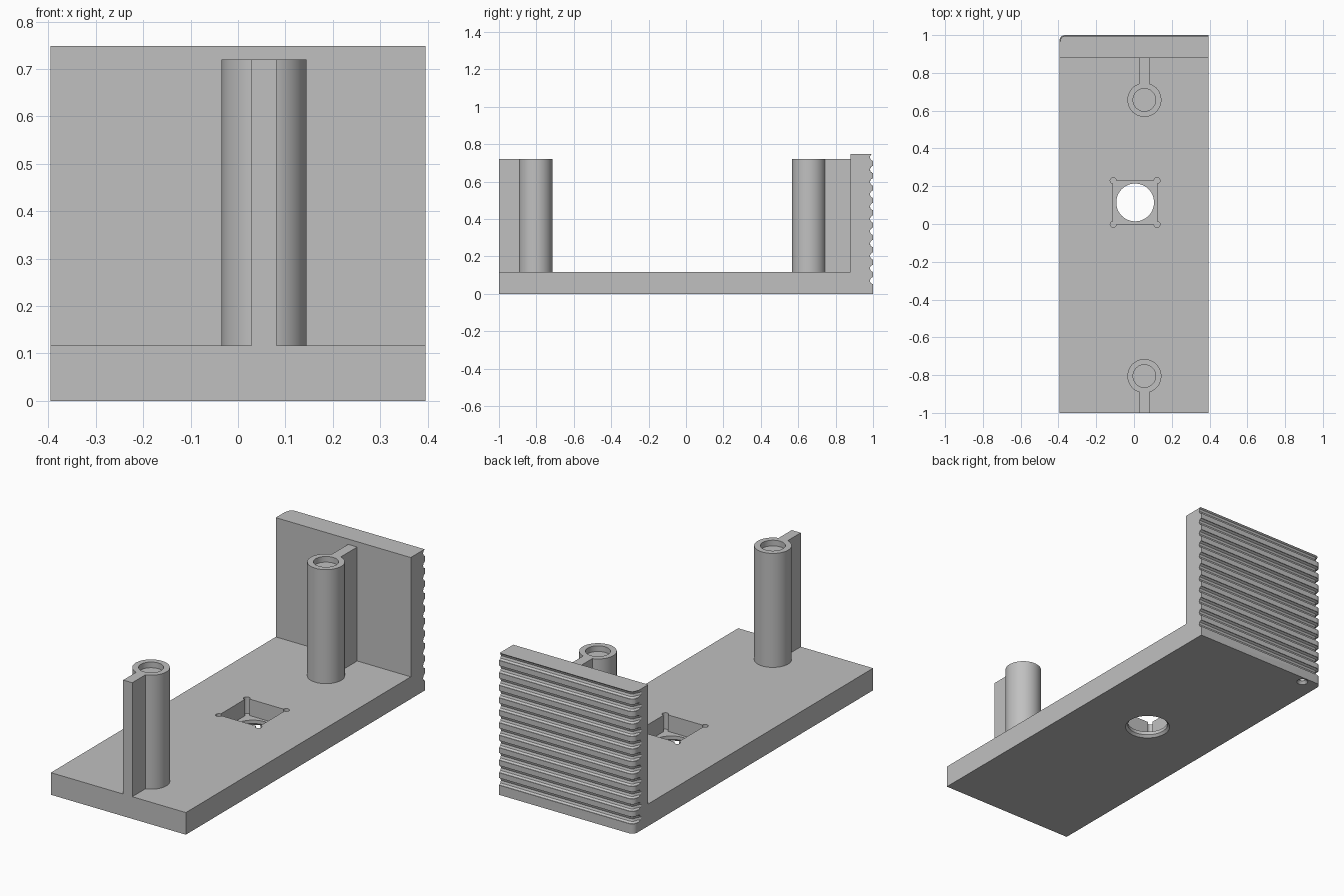
import bpy, bmesh, math
from mathutils import Matrix, Vector

cube = bpy.data.objects.get("Cube")
if cube:
    bpy.data.objects.remove(cube, do_unlink=True)

grey = bpy.data.materials.new("plain grey")
grey.use_nodes = True
COLOUR = (0.53, 0.53, 0.53, 1)
grey.diffuse_color = COLOUR
grey.node_tree.nodes["Principled BSDF"].inputs["Base Color"].default_value = COLOUR


def finish(name, bm):
    """Turn a bmesh into a named grey object."""
    bmesh.ops.recalc_face_normals(bm, faces=bm.faces)
    mesh = bpy.data.meshes.new(name)
    bm.to_mesh(mesh)
    bm.free()
    mesh.materials.append(grey)
    obj = bpy.data.objects.new(name, mesh)
    bpy.context.collection.objects.link(obj)
    return obj


def box(name, x0, x1, y0, y1, z0, z1):
    bm = bmesh.new()
    centre = Vector((x0 + x1, y0 + y1, z0 + z1)) / 2
    size = Matrix.Diagonal((x1 - x0, y1 - y0, z1 - z0, 1))
    bmesh.ops.create_cube(bm, size=1, matrix=Matrix.Translation(centre) @ size)
    return finish(name, bm)


def cone(name, x, y, z0, z1, r0, r1, sides=48):
    bm = bmesh.new()
    bmesh.ops.create_cone(bm, cap_ends=True, segments=sides, radius1=r0, radius2=r1,
                          depth=z1 - z0, matrix=Matrix.Translation((x, y, (z0 + z1) / 2)))
    return finish(name, bm)


def cut(target, cutter):
    """Subtract the cutter, bake the result and drop the cutter."""
    cutter.hide_render = True
    mod = target.modifiers.new("cut", 'BOOLEAN')
    mod.operation = 'DIFFERENCE'
    mod.solver = 'EXACT'
    mod.object = cutter
    graph = bpy.context.evaluated_depsgraph_get()
    mesh = bpy.data.meshes.new_from_object(target.evaluated_get(graph))
    target.modifiers.clear()
    target.data = mesh
    bpy.data.objects.remove(cutter, do_unlink=True)


def smooth(obj):
    bpy.ops.object.select_all(action='DESELECT')
    obj.select_set(True)
    bpy.context.view_layer.objects.active = obj
    bpy.ops.object.shade_smooth_by_angle(angle=math.radians(30))


HALF, FLOOR, WALL_Y, WALL_TOP, POST_TOP = 0.395, 0.117, 0.88, 0.748, 0.72

# L-shaped bracket: base plate and back wall, one rear corner rounded
bm = bmesh.new()
profile = [(-1, 0), (1, 0), (1, WALL_TOP), (WALL_Y, WALL_TOP), (WALL_Y, FLOOR), (-1, FLOOR)]
face = bm.faces.new([bm.verts.new((-HALF, y, z)) for y, z in profile])
side = bmesh.ops.extrude_face_region(bm, geom=[face])["geom"]
bmesh.ops.translate(bm, vec=(2 * HALF, 0, 0),
                    verts=[v for v in side if isinstance(v, bmesh.types.BMVert)])
corner = [e for e in bm.edges if all(v.co.x < 0 and v.co.y > 0.99 for v in e.verts)]
bmesh.ops.bevel(bm, geom=corner, offset=0.03, segments=6, profile=0.5, affect='EDGES')
bracket = finish("base_and_back_wall", bm)

# Horizontal grip grooves that wrap round the rounded corner
path = [(0.45, 1.003), (-0.365, 1.003), (-0.382, 0.998), (-0.393, 0.987),
        (-0.398, 0.97), (-0.42, 0.93)]
for i in range(11):
    curve = bpy.data.curves.new("groove_path", 'CURVE')
    curve.dimensions = '3D'
    curve.bevel_depth = 0.02
    curve.bevel_resolution = 3
    curve.use_fill_caps = True
    line = curve.splines.new('POLY')
    line.points.add(len(path) - 1)
    for point, (x, y) in zip(line.points, path):
        point.co = (x, y, 0.07 + 0.066 * i, 1)
    holder = bpy.data.objects.new("groove_path", curve)
    bpy.context.collection.objects.link(holder)
    graph = bpy.context.evaluated_depsgraph_get()
    bm = bmesh.new()
    bm.from_mesh(bpy.data.meshes.new_from_object(holder.evaluated_get(graph)))
    bmesh.ops.remove_doubles(bm, verts=bm.verts, dist=0.0005)
    bpy.data.objects.remove(holder, do_unlink=True)
    cut(bracket, finish("groove_cutter", bm))

# Square pocket with relieved corners and a round through hole
PX, PY, PH = 0.006, 0.114, 0.116
cut(bracket, box("pocket_cutter", PX - PH, PX + PH, PY - PH, PY + PH, 0.03, 0.2))
for sx in (-1, 1):
    for sy in (-1, 1):
        cut(bracket, cone("relief_cutter", PX + sx * PH, PY + sy * PH, 0.03, 0.2,
                          0.016, 0.016, 20))
cut(bracket, cone("hole_cutter", PX, PY, -0.1, 0.07, 0.1, 0.1))
cut(bracket, cone("hole_chamfer", PX, PY, -0.01, 0.012, 0.121, 0.1))

# Small countersunk hole under the rear corner
cut(bracket, cone("screw_cutter", -0.30, 0.965, -0.05, 0.09, 0.016, 0.016, 24))
cut(bracket, cone("countersink_cutter", -0.30, 0.965, -0.005, 0.015, 0.032, 0.016, 24))
smooth(bracket)

# Posts with a shallow socket, each braced by a fin
POST_X, FIN = 0.055, 0.0265
for name, y, fin_end in (("front", -0.805, -1), ("rear", 0.657, WALL_Y + 0.01)):
    post = cone(name + "_post", POST_X, y, FLOOR - 0.01, POST_TOP, 0.09, 0.09)
    cut(post, cone("socket_cutter", POST_X, y, POST_TOP - 0.03, POST_TOP + 0.1, 0.06, 0.06))
    smooth(post)
    start = y + math.copysign(0.075, fin_end)
    box(name + "_fin", POST_X - FIN, POST_X + FIN, min(start, fin_end),
        max(start, fin_end), FLOOR - 0.01, POST_TOP)
